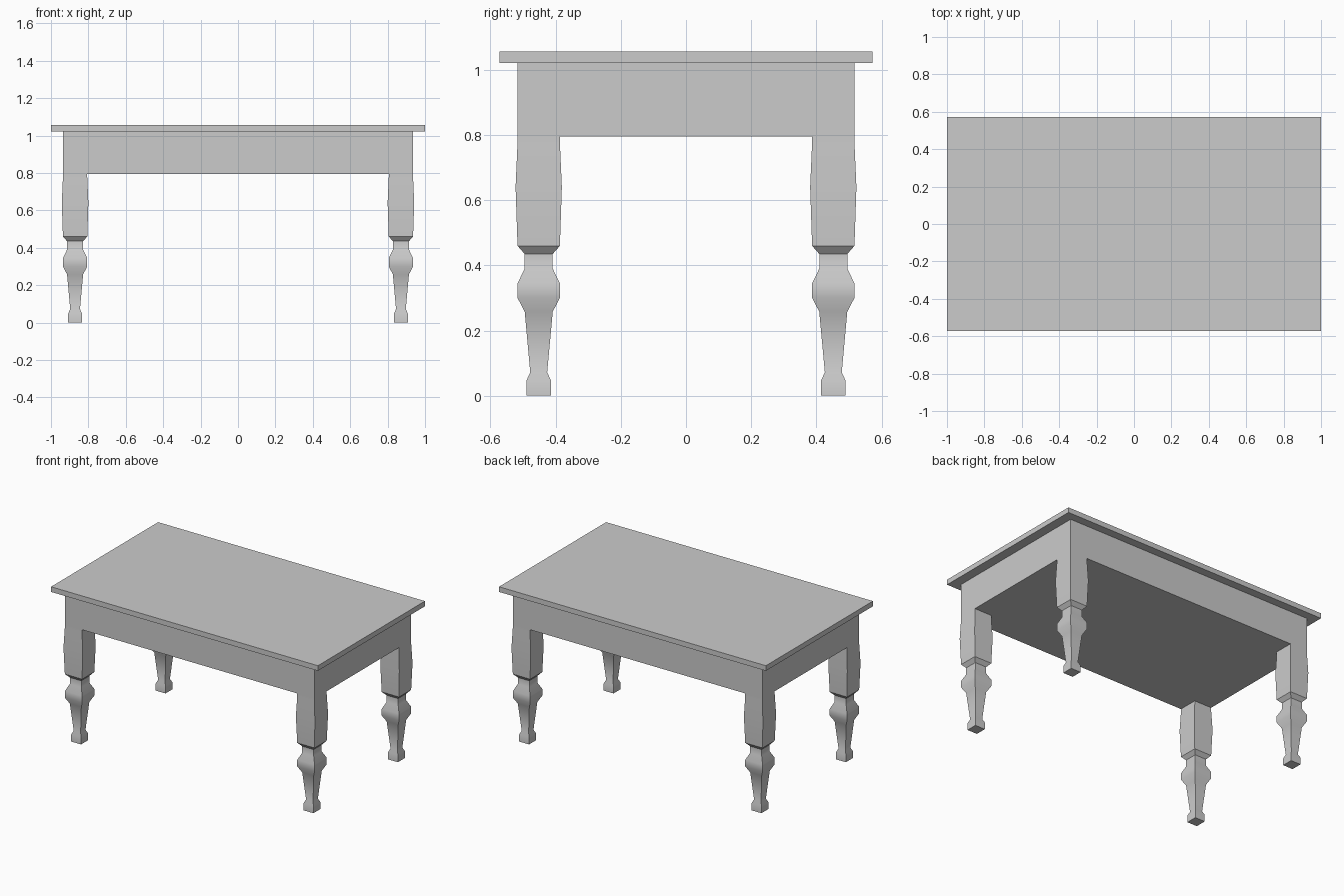
import bpy, bmesh
from math import radians

if "Cube" in bpy.data.objects:
    bpy.data.objects.remove(bpy.data.objects["Cube"])


def finish(name, bm, loc=(0, 0, 0)):
    bmesh.ops.recalc_face_normals(bm, faces=bm.faces)
    mesh = bpy.data.meshes.new(name)
    bm.to_mesh(mesh)
    bm.free()
    ob = bpy.data.objects.new(name, mesh)
    ob.location = loc
    bpy.context.collection.objects.link(ob)
    return ob


def box(name, hx, hy, z0, z1):
    bm = bmesh.new()
    bmesh.ops.create_cube(bm, size=1)
    bmesh.ops.scale(bm, vec=(2 * hx, 2 * hy, z1 - z0), verts=bm.verts)
    return finish(name, bm, (0, 0, (z0 + z1) / 2))


def square_turning(name, profile, cx, cy):
    """Stack of square rings following (half width, z) pairs."""
    bm = bmesh.new()
    rings = [[bm.verts.new((cx + sx * h, cy + sy * h, z))
              for sx, sy in ((-1, -1), (1, -1), (1, 1), (-1, 1))]
             for h, z in profile]
    for low, high in zip(rings, rings[1:]):
        for i in range(4):
            j = (i + 1) % 4
            bm.faces.new((low[i], low[j], high[j], high[i]))
    bm.faces.new(rings[0])
    bm.faces.new(rings[-1])
    return finish(name, bm)


# Top and solid apron
box("tabletop", 1.0, 0.573, 1.021, 1.056)
box("apron", 0.936, 0.517, 0.795, 1.021)

# Square profiled legs, mirrored to the four corners
leg_profile = [(0.037, 0), (0.037, 0.048), (0.026, 0.072), (0.043, 0.258),
               (0.065, 0.30), (0.065, 0.345), (0.043, 0.39), (0.043, 0.435),
               (0.065, 0.46), (0.071, 0.64), (0.065, 0.775), (0.065, 0.795)]
legs = square_turning("legs", leg_profile, 0.871, 0.452)
mirror = legs.modifiers.new("four corners", 'MIRROR')
mirror.use_axis = (True, True, False)
mirror.use_mirror_merge = False

# Soft shading along the legs, crisp corners
bpy.context.view_layer.objects.active = legs
legs.select_set(True)
bpy.ops.object.shade_smooth_by_angle(angle=radians(32))
